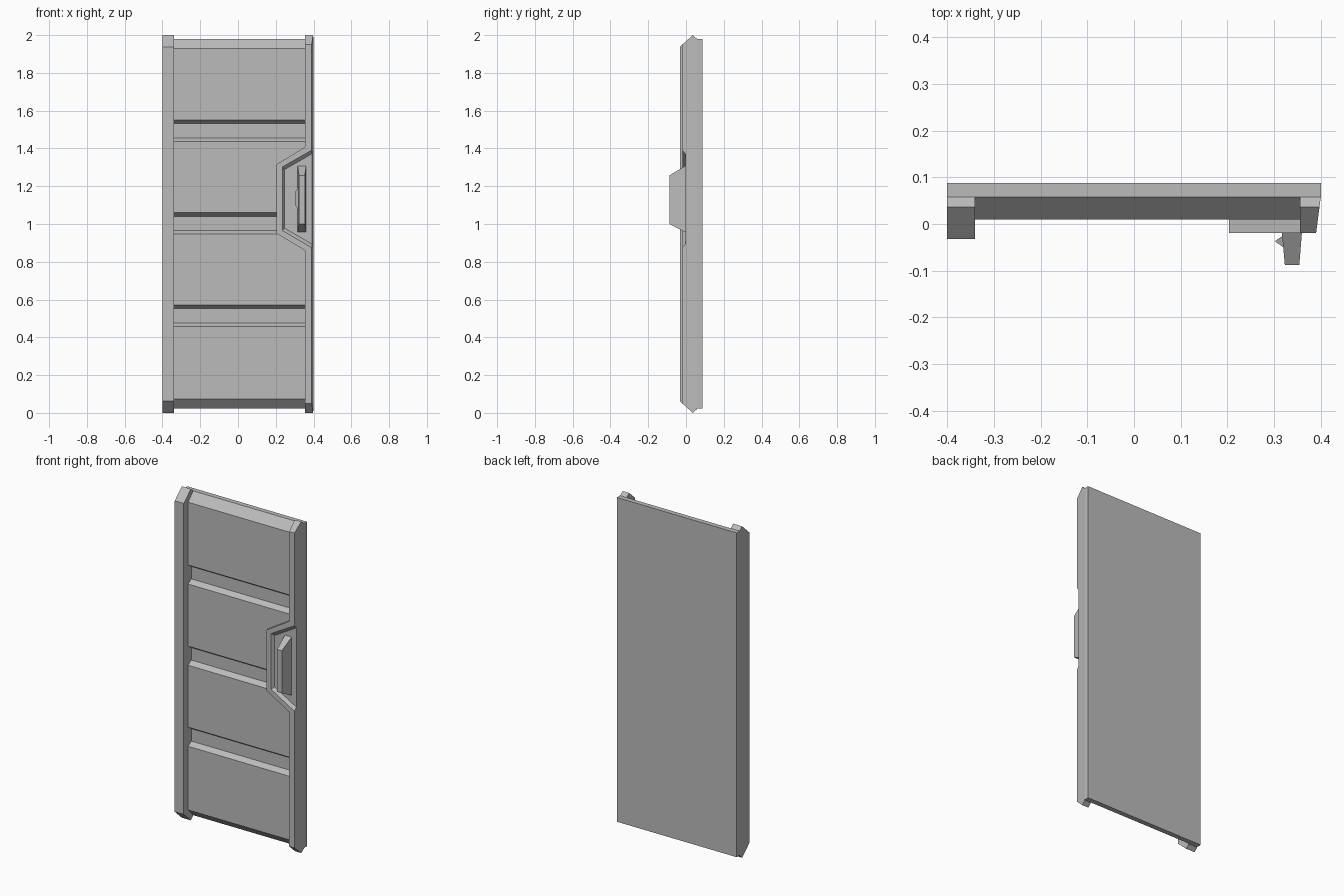
import bpy, bmesh

cube = bpy.data.objects.get("Cube")
if cube:
    bpy.data.objects.remove(cube, do_unlink=True)

grey = bpy.data.materials.new("door_grey")
grey.use_nodes = True
color = (0.5, 0.5, 0.5, 1)
grey.diffuse_color = color
grey.node_tree.nodes["Principled BSDF"].inputs["Base Color"].default_value = color


def loft(name, rings):
    """Solid skinned through rings with equal point counts."""
    bm = bmesh.new()
    loops = [[bm.verts.new(p) for p in ring] for ring in rings]
    n = len(loops[0])
    for a, b in zip(loops, loops[1:]):
        for i in range(n):
            j = (i + 1) % n
            bm.faces.new((a[i], a[j], b[j], b[i]))
    bm.faces.new(loops[0])
    bm.faces.new(loops[-1])
    bmesh.ops.recalc_face_normals(bm, faces=bm.faces)
    mesh = bpy.data.meshes.new(name)
    bm.to_mesh(mesh)
    bm.free()
    mesh.materials.append(grey)
    obj = bpy.data.objects.new(name, mesh)
    bpy.context.collection.objects.link(obj)
    return obj


def along_x(name, profile, x0, x1):
    return loft(name, [[(x, y, z) for y, z in profile] for x in (x0, x1)])


def at_y(y, outline):
    return [(x, y, z) for x, z in outline]


def rect(x0, x1, z0, z1):
    return [(x0, z0), (x1, z0), (x1, z1), (x0, z1)]


def boolean(target, tool, operation):
    mod = target.modifiers.new(operation.lower(), 'BOOLEAN')
    mod.object, mod.operation, mod.solver = tool, operation, 'EXACT'
    bpy.context.view_layer.update()
    result = target.evaluated_get(bpy.context.evaluated_depsgraph_get())
    mesh = bpy.data.meshes.new_from_object(result)
    target.modifiers.clear()
    target.data = mesh
    bpy.data.objects.remove(tool, do_unlink=True)


# Back slab
SEAM, BACK = 0.058, 0.088
loft("back_slab", [at_y(y, rect(-0.4, 0.4, 0.023, 1.98)) for y in (SEAM, BACK)])

# Front panel with chamfered ends and three horizontal grooves
FRONT, FLOOR = 0.01, 0.04
profile = [(SEAM, 0.023), (FRONT, 0.073)]
for z in (0.457, 0.946, 1.436):
    profile += [(FRONT, z), (FLOOR, z + 0.02), (FLOOR, z + 0.095), (FRONT, z + 0.115)]
profile += [(FRONT, 1.93), (SEAM, 1.98)]
along_x("front_panel", profile, -0.34, 0.355)


# Edge posts with pointed ends
def post(name, x0, x1, front):
    slope = 0.035 - front
    half = [(SEAM, 1.98), (0.036, 2), (front, 2 - slope * 0.92)]
    return along_x(name, half + [(y, 2 - z) for y, z in reversed(half)], x0, x1)


post("right_post", -0.4, -0.34, -0.032)
left_post = post("left_post", 0.355, 0.4, -0.019)
for v in left_post.data.vertices:
    if v.co.x > 0.39:
        v.co.x -= 0.01 * (SEAM - v.co.y) / 0.077

# Handle plate merged into the left post
plate = [(0.37, 1.417), (0.203, 1.315), (0.203, 0.95), (0.37, 0.851)]
boolean(left_post, loft("handle_plate", [at_y(-0.019, plate), at_y(0.03, plate)]), 'UNION')

# Tapered recess, open to the side
rim = [(0.45, 1.425), (0.235, 1.302), (0.235, 0.965), (0.45, 0.84)]
bed = [(0.45, 1.405), (0.246, 1.288), (0.246, 0.978), (0.45, 0.86)]
cutter = loft("recess_cutter", [at_y(-0.06, rim), at_y(-0.019, rim), at_y(-0.003, bed)])
cutter.hide_render = True
boolean(left_post, cutter, 'DIFFERENCE')

# Handle grip
loft("handle", [at_y(0.0, rect(0.315, 0.361, 0.955, 1.31)),
                at_y(-0.088, rect(0.323, 0.354, 1.0, 1.257))])


# Thumb latch on the inner side of the handle
def latch_ring(x, y0, y1, z0, z1):
    return [(x, y0, z0), (x, y1, z0), (x, y1, z1), (x, y0, z1)]


loft("thumb_latch", [latch_ring(0.323, -0.052, -0.022, 1.07, 1.2),
                     latch_ring(0.303, -0.038, -0.036, 1.1, 1.17)])
